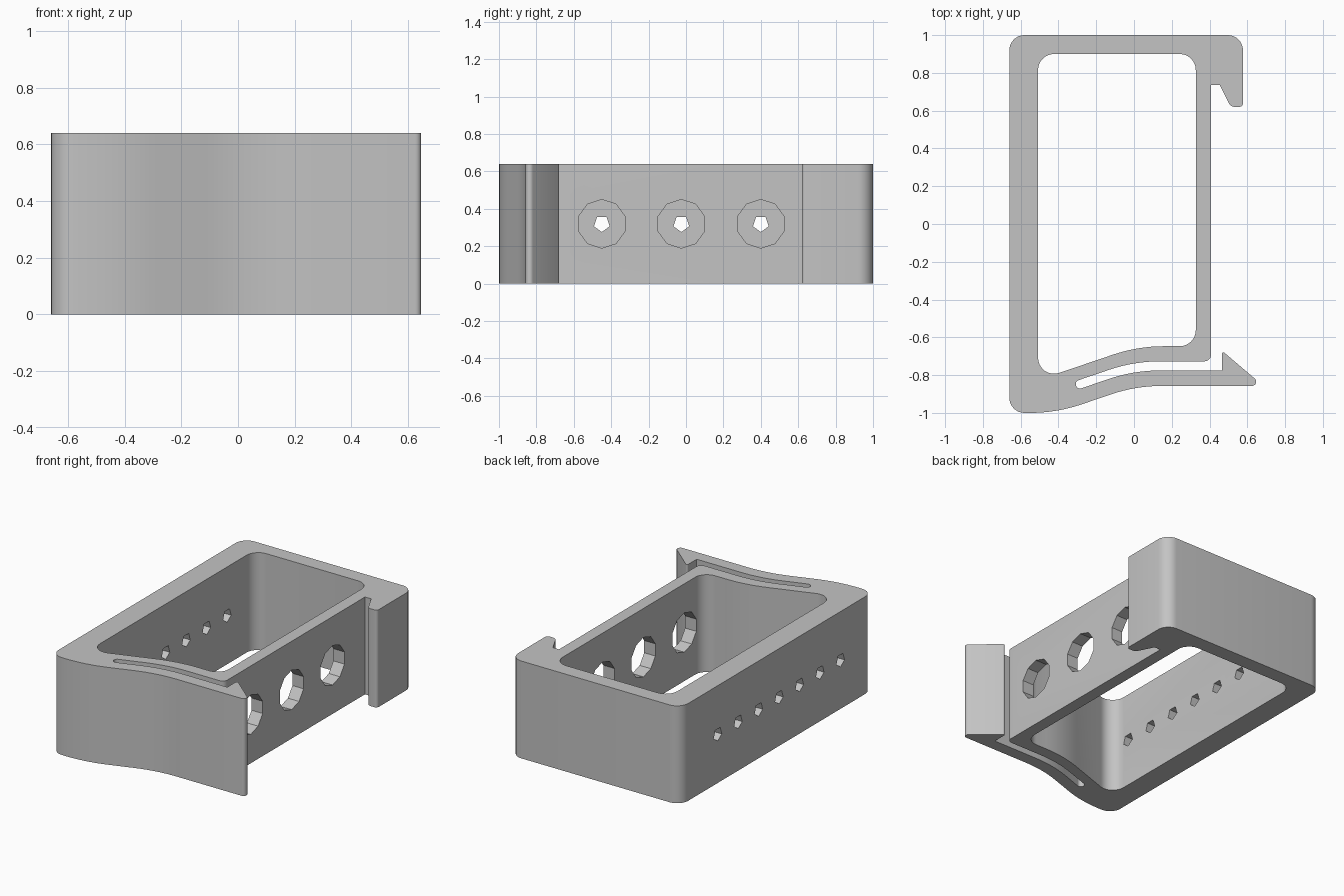
import bpy, bmesh, math
from mathutils import Vector

H = 0.64          # height of the bracket
SLOPE = 0.34      # slant of the flexible front arm

if "Cube" in bpy.data.objects:
    bpy.data.objects.remove(bpy.data.objects["Cube"])

grey = bpy.data.materials.new("plain grey")
grey.use_nodes = True
COLOUR = (0.55, 0.55, 0.55, 1)
grey.diffuse_color = COLOUR
grey.node_tree.nodes["Principled BSDF"].inputs["Base Color"].default_value = COLOUR


def rounded(corners, steps=8):
    """Turn (x, y, radius) corners into an outline with true arc fillets."""
    out = []
    for i, (x, y, r) in enumerate(corners):
        p = Vector((x, y))
        a = (Vector(corners[i - 1][:2]) - p).normalized()
        b = (Vector(corners[(i + 1) % len(corners)][:2]) - p).normalized()
        if r == 0:
            out.append(p)
            continue
        half = a.angle(b) / 2
        centre = p + (a + b).normalized() * (r / math.sin(half))
        start = p + a * (r / math.tan(half)) - centre
        end = p + b * (r / math.tan(half)) - centre
        sweep = math.atan2(start.x * end.y - start.y * end.x, start.dot(end))
        for k in range(steps + 1):
            t = sweep * k / steps
            c, s = math.cos(t), math.sin(t)
            out.append(centre + Vector((start.x * c - start.y * s,
                                        start.x * s + start.y * c)))
    return out


def prism(name, base, direction):
    """Extrude a closed outline of 3D points along a direction."""
    bm = bmesh.new()
    face = bm.faces.new([bm.verts.new(p) for p in base])
    ext = bmesh.ops.extrude_face_region(bm, geom=[face], use_keep_orig=True)
    moved = [v for v in ext["geom"] if isinstance(v, bmesh.types.BMVert)]
    bmesh.ops.translate(bm, verts=moved, vec=direction)
    bmesh.ops.recalc_face_normals(bm, faces=bm.faces)
    mesh = bpy.data.meshes.new(name)
    bm.to_mesh(mesh)
    bm.free()
    mesh.materials.append(grey)
    obj = bpy.data.objects.new(name, mesh)
    bpy.context.collection.objects.link(obj)
    return obj


def bore(name, x, y, radius, sides):
    """Faceted cutter along x, with one corner pointing down."""
    angles = [math.tau * k / sides - math.pi / 2 for k in range(sides)]
    return prism(name, [(x - 0.14, y + radius * math.cos(a), H / 2 + radius * math.sin(a))
                        for a in angles], (0.28, 0, 0))


def on_slope(x, level):
    return level + SLOPE * x


# Outer outline: frame, hook, slot and latch arm, clockwise from back left
outer = rounded([
    (-0.66, 1, 0.08), (0.577, 1, 0.08),
    (0.577, 0.62, 0.02), (0.512, 0.62, 0.035), (0.453, 0.737, 0), (0.408, 0.737, 0),
    (0.408, -0.727, 0.035), (0, -0.727, 0.85),
    (-0.315, on_slope(-0.315, -0.727), 0.022), (-0.299, on_slope(-0.299, -0.775), 0.022),
    (0, -0.775, 0.85), (0.465, -0.775, 0),
    (0.465, -0.67, 0.008), (0.685, -0.857, 0.022),
    (0.01, -0.857, 0.85), (-0.41, -1, 0.85), (-0.66, -1, 0.08),
])
frame = prism("bracket_frame", [(p.x, p.y, 0) for p in outer], (0, 0, H))

# Inner opening
inner = rounded([
    (-0.508, 0.9, 0.085), (0.327, 0.9, 0.085), (0.327, -0.647, 0.085),
    (0.02, -0.647, 0.85), (-0.508, on_slope(-0.528, -0.647), 0.085),
])
cutters = [prism("opening_cutter", [(p.x, p.y, -0.1) for p in inner], (0, 0, H + 0.2))]

# Large holes in the hook-side wall, small holes in the opposite wall
MID, PITCH = -0.025, 0.2125
for k in (-2, 0, 2):
    cutters.append(bore("large_hole_cutter", 0.37, MID + k * PITCH, 0.13, 10))
for k in range(-3, 4):
    cutters.append(bore("small_hole_cutter", -0.58, MID + k * PITCH, 0.044, 5))

bpy.ops.object.select_all(action="DESELECT")
bpy.context.view_layer.objects.active = frame
frame.select_set(True)
for cutter in cutters:
    cutter.hide_render = True
    mod = frame.modifiers.new("cut", "BOOLEAN")
    mod.operation = "DIFFERENCE"
    mod.solver = "EXACT"
    mod.object = cutter
    bpy.ops.object.modifier_apply(modifier=mod.name)
    bpy.data.objects.remove(cutter)

bpy.ops.object.shade_smooth_by_angle(angle=math.radians(30))
